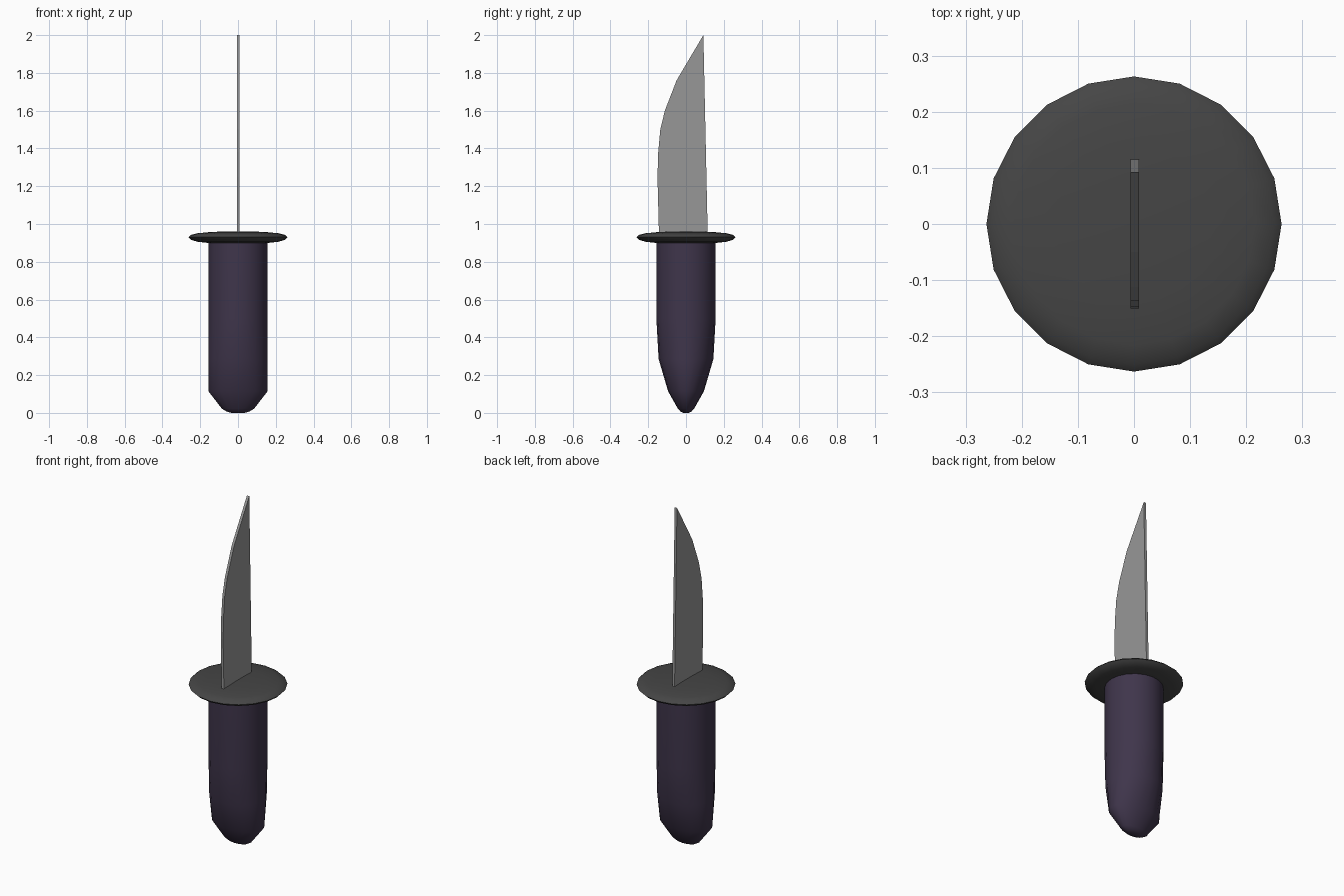
import bpy, bmesh, math

if "Cube" in bpy.data.objects:
    bpy.data.objects.remove(bpy.data.objects["Cube"])

SIDES = 20


def material(name, color):
    m = bpy.data.materials.new(name)
    m.diffuse_color = (*color, 1)
    m.use_nodes = True
    m.node_tree.nodes["Principled BSDF"].inputs["Base Color"].default_value = m.diffuse_color
    return m


def finish(name, bm, mat, smooth_angle=None):
    bmesh.ops.recalc_face_normals(bm, faces=bm.faces)
    mesh = bpy.data.meshes.new(name)
    bm.to_mesh(mesh)
    bm.free()
    mesh.materials.append(mat)
    obj = bpy.data.objects.new(name, mesh)
    bpy.context.collection.objects.link(obj)
    if smooth_angle:
        bpy.ops.object.select_all(action='DESELECT')
        obj.select_set(True)
        bpy.context.view_layer.objects.active = obj
        bpy.ops.object.shade_smooth_by_angle(angle=math.radians(smooth_angle))
    return obj


def loft(name, rings, mat, smooth_angle):
    """Stack elliptical rings (x radius, y radius, z) and cap both ends."""
    bm = bmesh.new()
    loops = []
    for rx, ry, z in rings:
        angles = [2 * math.pi * i / SIDES for i in range(SIDES)]
        loops.append([bm.verts.new((rx * math.cos(a), ry * math.sin(a), z)) for a in angles])
    for lo, hi in zip(loops, loops[1:]):
        for i in range(SIDES):
            j = (i + 1) % SIDES
            bm.faces.new((lo[i], lo[j], hi[j], hi[i]))
    bm.faces.new(loops[0][::-1])
    bm.faces.new(loops[-1])
    return finish(name, bm, mat, smooth_angle)


steel = material("blade steel", (0.31, 0.31, 0.31))
dark = material("dark guard metal", (0.06, 0.06, 0.06))
purple = material("dark purple grip", (0.05, 0.036, 0.071))

# Handle: round grip flattening to a wedge at the butt
loft("handle", [(0.035, 0.015, 0.0), (0.062, 0.030, 0.008), (0.085, 0.043, 0.022),
                (0.157, 0.095, 0.115), (0.157, 0.145, 0.285),
                (0.157, 0.157, 0.50), (0.157, 0.157, 0.91)], purple, 40)

# Guard: thin lens-shaped disc
loft("guard", [(0.15, 0.15, 0.899), (0.215, 0.215, 0.906), (0.25, 0.25, 0.917),
               (0.263, 0.263, 0.93), (0.25, 0.25, 0.942), (0.215, 0.215, 0.951),
               (0.14, 0.14, 0.958), (0.05, 0.05, 0.961)], dark, 60)

# Blade: flat slab with curved cutting edge and straight spine
outline = [(-0.143, 0.94), (-0.151, 1.25), (-0.147, 1.38), (-0.136, 1.50), (-0.112, 1.60),
           (-0.05, 1.76), (0.0, 1.845), (0.092, 2.0), (0.105, 1.4), (0.115, 0.94)]
bm = bmesh.new()
side = bm.faces.new([bm.verts.new((-0.006, y, z)) for y, z in outline])
new = bmesh.ops.extrude_face_region(bm, geom=[side])["geom"]
bmesh.ops.translate(bm, vec=(0.015, 0, 0),
                    verts=[v for v in new if isinstance(v, bmesh.types.BMVert)])
finish("blade", bm, steel)
